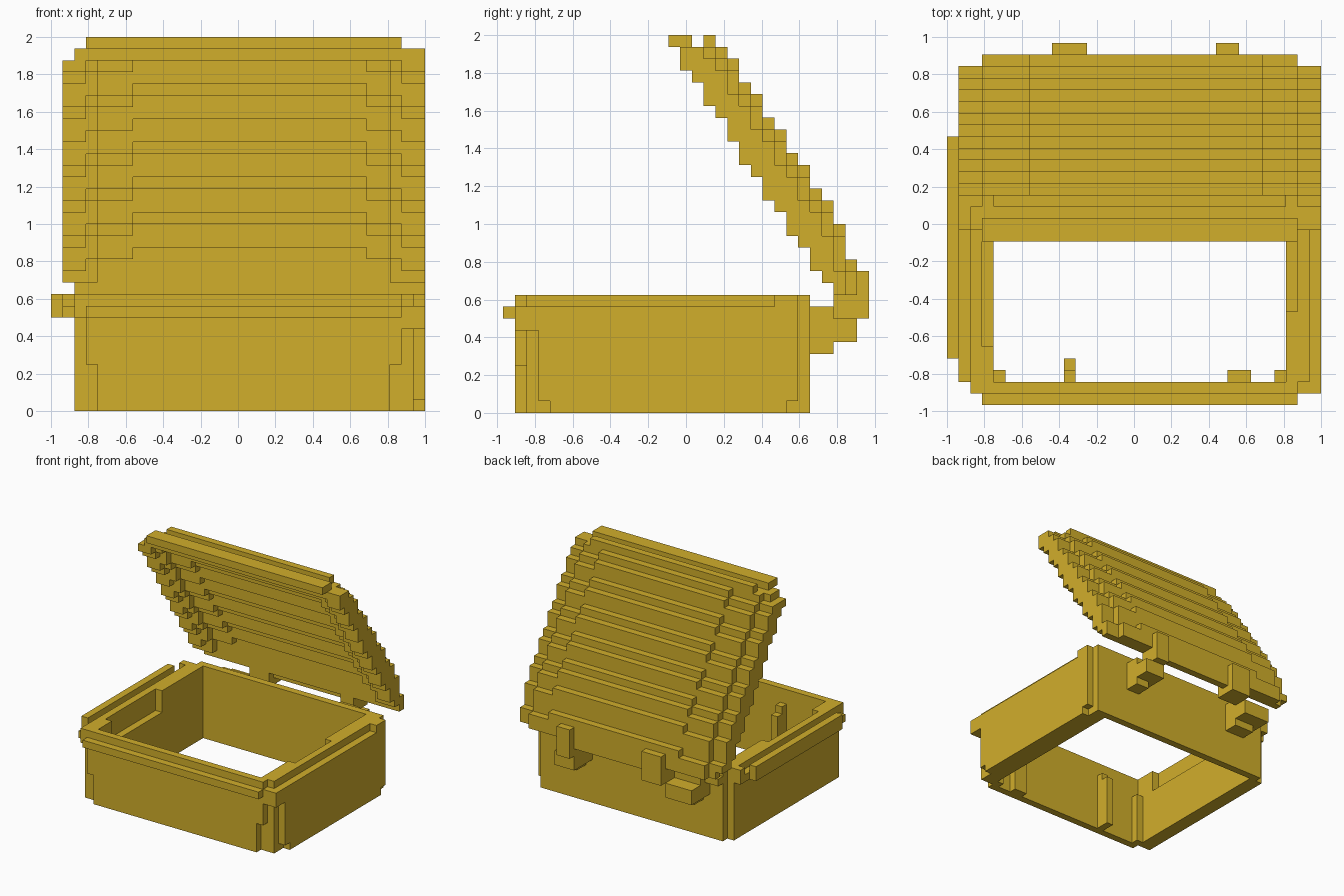
import bpy, bmesh
from mathutils import Vector

cube = bpy.data.objects.get("Cube")
if cube:
    bpy.data.objects.remove(cube, do_unlink=True)

V = 1 / 16                              # size of one block
ORIGIN = Vector((-1, -0.96875, 0))      # corner of the block grid

gold = bpy.data.materials.new("old gold")
gold.use_nodes = True
GOLD = (0.64, 0.425, 0.024, 1)
gold.diffuse_color = GOLD
gold.node_tree.nodes["Principled BSDF"].inputs["Base Color"].default_value = GOLD


def place(i, j, k):
    return ORIGIN + Vector((i, j, k)) * V


def finish(name, bm):
    bmesh.ops.recalc_face_normals(bm, faces=bm.faces)
    mesh = bpy.data.meshes.new(name)
    bm.to_mesh(mesh)
    bm.free()
    mesh.materials.append(gold)
    ob = bpy.data.objects.new(name, mesh)
    bpy.context.collection.objects.link(ob)


def boxes(name, *spans):
    """One part from boxes given in blocks: x0, x1, y0, y1, z0, z1."""
    bm = bmesh.new()
    for x0, x1, y0, y1, z0, z1 in spans:
        for v in bmesh.ops.create_cube(bm, size=1)["verts"]:
            v.co = place(x1 if v.co.x > 0 else x0,
                         y1 if v.co.y > 0 else y0,
                         z1 if v.co.z > 0 else z0)
    finish(name, bm)


def stepped_slab(name, x0, x1, rows):
    """Extrude a staircase profile along x; rows hold (z, y_low, y_high)."""
    low, high = [], []
    for z, a, b in rows:
        low += [(a, z), (a, z + 1)]
        high += [(b, z), (b, z + 1)]
    bm = bmesh.new()
    face = bm.faces.new([bm.verts.new(place(x0, y, z)) for y, z in low + high[::-1]])
    out = bmesh.ops.extrude_face_region(bm, geom=[face])["geom"]
    moved = [g for g in out if isinstance(g, bmesh.types.BMVert)]
    bmesh.ops.translate(bm, verts=moved, vec=((x1 - x0) * V, 0, 0))
    # clean up doubled points where neighbouring rows share an edge
    bmesh.ops.remove_doubles(bm, verts=bm.verts, dist=1e-5)
    bmesh.ops.triangulate(bm, faces=[f for f in bm.faces if len(f.verts) > 4])
    finish(name, bm)


# Open frame of the chest
boxes("front_wall", (4, 29, 1, 2, 0, 4), (3, 29, 1, 2, 4, 10),
      (29, 30, 1, 2, 4, 10))
boxes("front_lip", (3, 30, 0, 1, 8, 9))
boxes("back_wall", (3, 30, 25, 26, 0, 10), (3, 6, 26, 27, 8, 9))
boxes("right_wall", (2, 3, 2, 25, 0, 10))
boxes("right_rim", (1, 2, 2, 24, 8, 9), (1, 2, 24, 25, 8, 10),
      (0, 1, 4, 23, 8, 10), (2, 3, 1, 2, 8, 10))
boxes("left_wall", (30, 31, 2, 26, 0, 10), (31, 32, 3, 25, 1, 9),
      (31, 32, 4, 24, 0, 1))
boxes("left_rim", (30, 32, 1, 3, 7, 9), (31, 32, 23, 25, 9, 10))

# Inner lining of the side walls, with a notch cut into the upper half
boxes("right_lining", (3, 4, 2, 25, 0, 7), (3, 4, 2, 5, 7, 10),
      (3, 4, 16, 25, 7, 10))
boxes("left_lining", (29, 30, 2, 25, 0, 7), (29, 30, 2, 8, 7, 10),
      (29, 30, 16, 25, 7, 10))

# Inside battens on the front wall
boxes("inside_battens", (4, 5, 2, 3, 0, 7), (10, 11, 2, 3, 0, 8),
      (10, 11, 3, 4, 0, 7), (24, 26, 2, 3, 0, 7), (28, 29, 2, 3, 0, 7))

# Inner and outer staircase of the open lid, one entry per block row
FIRST = 11
INNER = [27, 26, 26, 25, 24, 24, 23, 22, 22, 21, 20, 20, 19, 19, 18, 17, 17, 16, 15, 15, 14]
OUTER = [30, 30, 29, 29, 29, 28, 28, 27, 26, 26, 25, 24, 24, 23, 22, 22, 21, 20, 20, 19, 18]


def lid_rows(inset, rise, sink, trim, top):
    """Recess and raise the inner stairs, sink and trim the outer ones."""
    return [(FIRST + n, INNER[max(n - rise, 0)] + inset, OUTER[n + sink] - trim)
            for n in range(top - FIRST + 1)]


# Lid: gently domed panel with a raised rim along both sides
for name, x0, x1, inset, rise, sink, trim, top in (
        ("lid_right_edge", 1, 2, 0, 0, 1, 1, 29),
        ("lid_right_rim", 2, 3, 0, 0, 1, 1, 30),
        ("lid_right_rim_inside", 3, 4, 0, 1, 1, 0, 30),
        ("lid_right_shoulder", 4, 7, 1, 1, 1, 0, 30),
        ("lid_panel", 7, 27, 1, 2, 0, 0, 30),
        ("lid_left_shoulder", 27, 29, 1, 1, 1, 0, 30),
        ("lid_left_rim_inside", 29, 30, 0, 1, 1, 0, 30),
        ("lid_left_rim", 30, 32, 0, 0, 1, 1, 30)):
    stepped_slab(name, x0, x1, lid_rows(inset, rise, sink, trim, top))
boxes("lid_front_bars", (3, 30, 14, 16, 31, 32), (4, 29, 17, 18, 31, 32),
      (3, 30, 15, 17, 30, 31))
boxes("lid_hinge_edge", (2, 32, 28, 29, 10, 11), (3, 30, 29, 30, 10, 12),
      (9, 25, 29, 30, 9, 10))

# Hinges: bracket on the box, strap and knob on the lid
for side, b0, b1, k0, k1 in (("right", 5, 9, 9, 12), ("left", 23, 26, 23, 25)):
    boxes(side + "_hinge_bracket", (b0, b1, 26, 30, 6, 8),
          (b0 + 1, b1, 26, 28, 5, 6), (b0, b1, 26, 28, 8, 9))
    boxes(side + "_hinge_strap", (k0, k1, 28, 30, 8, 11))
    boxes(side + "_hinge_knob", (k0, k1, 30, 31, 8, 12))
